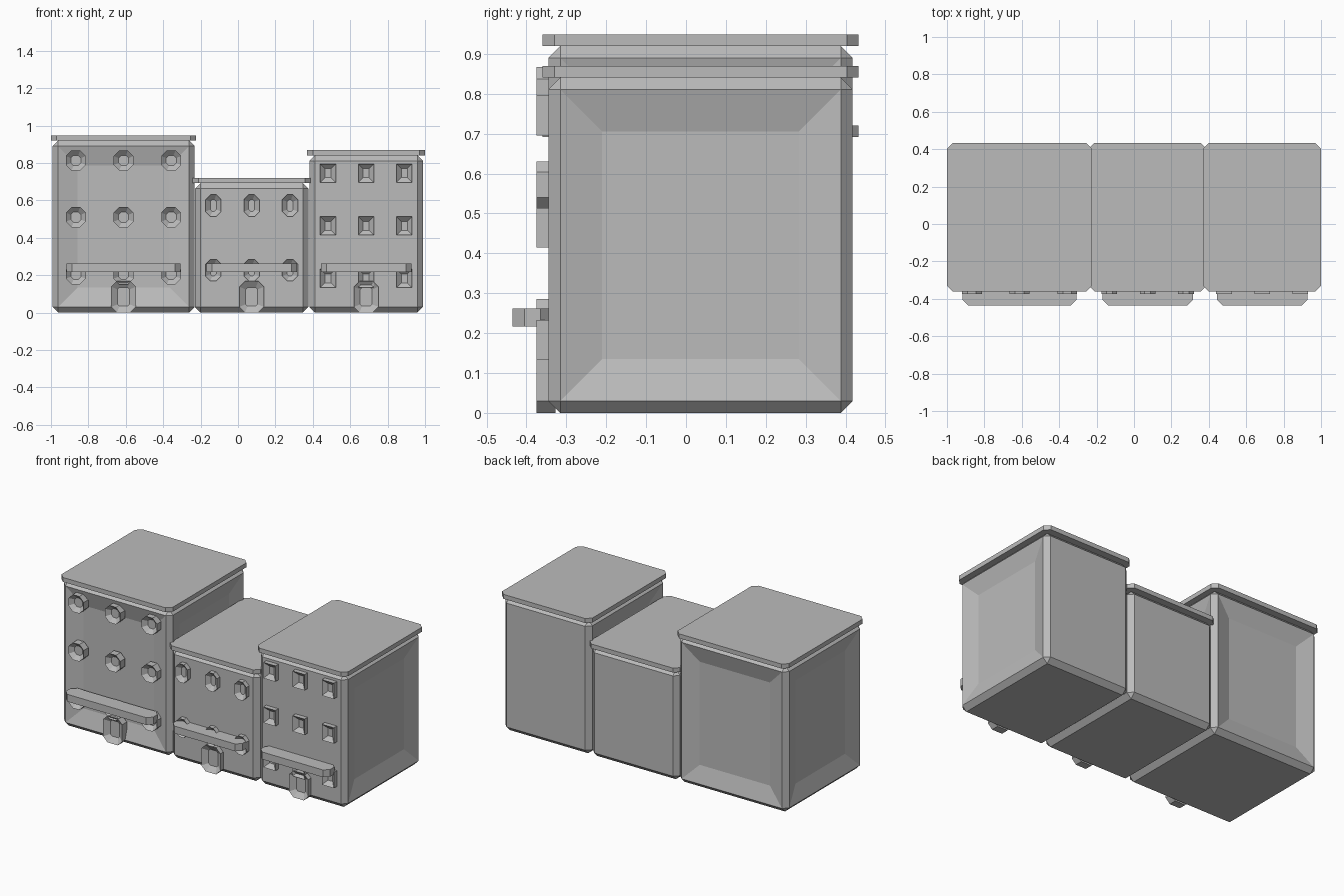
import bpy, bmesh
from mathutils import Vector

if "Cube" in bpy.data.objects:
    bpy.data.objects.remove(bpy.data.objects["Cube"])

grey = bpy.data.materials.new("plain_grey")
grey.diffuse_color = (0.5, 0.5, 0.5, 1)
grey.use_nodes = True
grey.node_tree.nodes["Principled BSDF"].inputs["Base Color"].default_value = grey.diffuse_color

BACK, FRONT = 0.418, -0.345      # wall planes
MID = (BACK + FRONT) / 2


def box(name, lo, hi, chamfer=0.0, axis=None, inset_dirs=(), inset=0.0, depth=0.0):
    """Box from lo to hi; chamfers edges along axis (all if None); sinks listed faces."""
    lo, hi = Vector(lo), Vector(hi)
    bm = bmesh.new()
    bmesh.ops.create_cube(bm, size=1)
    for v in bm.verts:
        v.co = Vector([(lo[i] + hi[i]) / 2 + v.co[i] * (hi[i] - lo[i]) for i in range(3)])
    if chamfer:
        edges = [e for e in bm.edges if axis is None or
                 abs((e.verts[0].co - e.verts[1].co).normalized()[axis]) > 0.99]
        bmesh.ops.bevel(bm, geom=edges, offset=chamfer, offset_type='OFFSET',
                        segments=1, profile=0.5, affect='EDGES')
    bm.normal_update()
    sunk = [f for f in bm.faces
            if any(f.normal.dot(Vector(d)) > 0.99 for d in inset_dirs)]
    if sunk:
        bmesh.ops.inset_individual(bm, faces=sunk, thickness=inset, depth=-depth,
                                   use_even_offset=True)
    me = bpy.data.meshes.new(name)
    bm.to_mesh(me)
    bm.free()
    me.materials.append(grey)
    ob = bpy.data.objects.new(name, me)
    bpy.context.collection.objects.link(ob)
    return ob


def opening(name, x, z, hx, hz, chamfer, inset):
    """Window or door block with a sunken front."""
    box(name, (x - hx, -0.375, z - hz), (x + hx, -0.327, z + hz), chamfer, 1,
        [(0, -1, 0)], inset, 0.025)


ENDS = [(1, 0, 0), (-1, 0, 0)]
ALL = ENDS + [(0, 1, 0), (0, -1, 0)]

# name, centre x, half width, wall height, slab half width, sunken walls,
# window (spacing, half width, half height, chamfer, rows), awning half width
buildings = [
    ("left", -0.612, 0.380, 0.920, 0.388, ALL,
     (0.255, 0.053, 0.054, 0.03, (0.205, 0.51, 0.813)), 0.305),
    ("middle", 0.073, 0.304, 0.692, 0.315, [],
     (0.205, 0.042, 0.058, 0.026, (0.227, 0.572)), 0.242),
    ("right", 0.685, 0.304, 0.841, 0.315, ENDS,
     (0.204, 0.042, 0.050, 0.0, (0.183, 0.464, 0.745)), 0.242),
]

for name, cx, hw, h, sw, sunk, (step, wx, wz, wc, rows), aw in buildings:
    # walls and roof slab
    box(name + "_walls", (cx - hw, FRONT, 0), (cx + hw, BACK, h), 0.03, None,
        sunk, 0.105, 0.03)
    box(name + "_roof_slab", (cx - sw, -0.36, h), (cx + sw, 0.433, h + 0.028), 0.03, 2)
    # window grid
    for r, z in enumerate(rows):
        for c in (-1, 0, 1):
            opening(f"{name}_window_{r}_{c + 1}", cx + c * step, z, wx, wz, wc, 0.026)
    # door and awning
    opening(name + "_door", cx, 0.084, 0.066, 0.084, 0.03, 0.034)
    box(name + "_awning", (cx - aw, -0.435, 0.216), (cx + aw, -0.335, 0.262), 0.03, 2)
